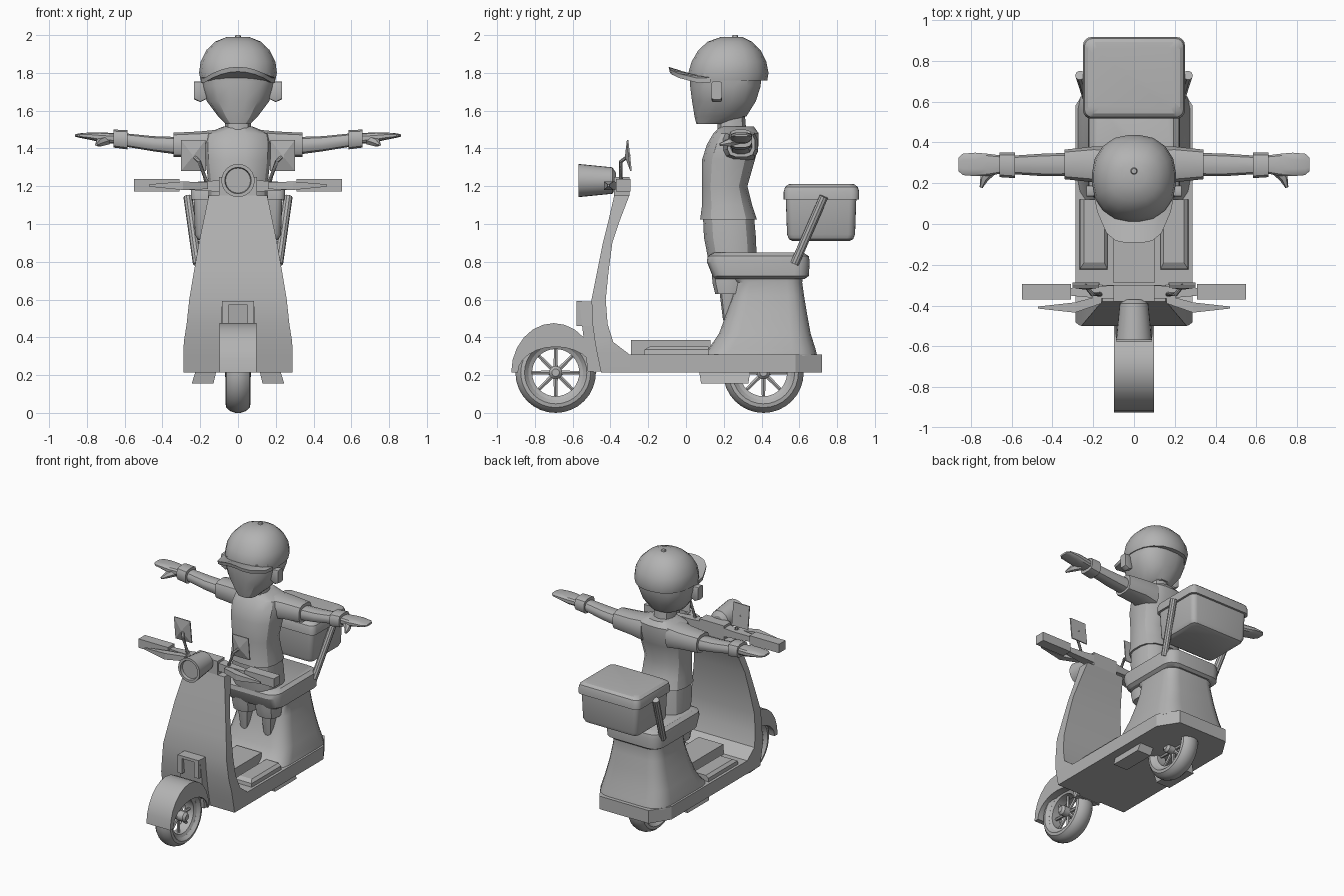
import bpy, bmesh, math
from mathutils import Vector

grey = bpy.data.materials.new("plain_grey")
grey.diffuse_color = (0.45, 0.45, 0.45, 1)


def finish(name, bm, mirror=False, smooth=30):
    bmesh.ops.recalc_face_normals(bm, faces=bm.faces)
    me = bpy.data.meshes.new(name)
    bm.to_mesh(me)
    bm.free()
    me.materials.append(grey)
    ob = bpy.data.objects.new(name, me)
    bpy.context.collection.objects.link(ob)
    if mirror:
        ob.modifiers.new("mirror", 'MIRROR').use_mirror_merge = False
    bpy.ops.object.select_all(action='DESELECT')
    ob.select_set(True)
    bpy.context.view_layer.objects.active = ob
    if smooth:
        bpy.ops.object.shade_smooth_by_angle(angle=math.radians(smooth))
    return ob


def skin(bm, rings, closed_loop=False):
    vs = [[bm.verts.new(p) for p in r] for r in rings]
    n = len(vs[0])
    pairs = list(zip(vs, vs[1:])) + ([(vs[-1], vs[0])] if closed_loop else [])
    for a, b in pairs:
        for i in range(n):
            j = (i + 1) % n
            bm.faces.new((a[i], a[j], b[j], b[i]))
    if not closed_loop:
        bm.faces.new(vs[0])
        bm.faces.new(vs[-1])


def loft(name, axis, rows, corner=0.0, seg=3, mirror=False, smooth=30):
    """Rows are (position, a0, a1, b0, b1) bounds on the two other axes."""
    rings = []
    for pos, a0, a1, b0, b1 in rows:
        ca, cb, ha, hb = (a0 + a1) / 2, (b0 + b1) / 2, (a1 - a0) / 2, (b1 - b0) / 2
        ra, rb = ha * corner, hb * corner
        if corner < 0.5:
            ra = rb = min(ra, rb)
        ring = []
        for q, (sa, sb) in enumerate(((1, 1), (-1, 1), (-1, -1), (1, -1))):
            for k in range(seg + 1 if corner else 1):
                t = math.pi / 2 * (q + k / seg)
                a = ca + sa * (ha - ra) + ra * math.cos(t) * (corner > 0)
                b = cb + sb * (hb - rb) + rb * math.sin(t) * (corner > 0)
                ring.append({'X': (pos, a, b), 'Y': (a, pos, b), 'Z': (a, b, pos)}[axis])
        rings.append(ring)
    bm = bmesh.new()
    skin(bm, rings)
    return finish(name, bm, mirror, smooth)


def box(name, x0, x1, y0, y1, z0, z1, mirror=False):
    return loft(name, 'Z', [(z0, x0, x1, y0, y1), (z1, x0, x1, y0, y1)], 0, 1, mirror, 0)


def lathe(name, axis, centre, prof, n=28, closed=False):
    """Profile points are (radius, position along the axis)."""
    rings = []
    for r, h in prof:
        ring = []
        for i in range(n):
            t = 2 * math.pi * i / n
            a, b = r * math.cos(t), r * math.sin(t)
            ring.append(Vector(centre) + Vector((h, a, b) if axis == 'X' else (a, h, b)))
        rings.append(ring)
    bm = bmesh.new()
    skin(bm, rings, closed)
    return finish(name, bm)


def rods(name, paths, n=10, mirror=False):
    """Each path is a list of (point, radius)."""
    bm = bmesh.new()
    for path in paths:
        pts = [Vector(p) for p, r in path]
        rings = []
        for i, (p, r) in enumerate(path):
            d = (pts[min(i + 1, len(pts) - 1)] - pts[max(i - 1, 0)]).normalized()
            u = d.cross(Vector((0, 0, 1)) if abs(d.z) < 0.9 else Vector((0, 1, 0))).normalized()
            v = d.cross(u)
            rings.append([pts[i] + r * (u * math.cos(2 * math.pi * k / n) + v * math.sin(2 * math.pi * k / n))
                          for k in range(n)])
        skin(bm, rings)
    return finish(name, bm, mirror)


# Wheels: tyre, rim, hub and eight spokes
for label, y in (("front", -0.69), ("rear", 0.41)):
    c = (0, y, 0.213)
    half = [(0.145, 0.045), (0.165, 0.066), (0.185, 0.062), (0.203, 0.042), (0.213, 0.015)]
    lathe(label + "_tyre", 'X', c, half + [(r, -h) for r, h in reversed(half)], 32, True)
    lathe(label + "_rim", 'X', c, [(0.125, 0.035), (0.146, 0.045), (0.146, -0.045), (0.125, -0.035)], 32, True)
    lathe(label + "_hub", 'X', c, [(0.02, -0.07), (0.035, -0.055), (0.035, 0.055), (0.02, 0.07)], 16)
    rods(label + "_spokes", [[((0, y, 0.213), 0.014), ((0, y + 0.13 * math.cos(k * math.pi / 4),
         0.213 + 0.13 * math.sin(k * math.pi / 4)), 0.01)] for k in range(8)], 6)

# Front mudguard: arched block over the wheel
outer, inner = [], []
for k in range(13):
    t = math.pi * k / 12
    outer.append((-0.70 - 0.225 * math.cos(t), 0.215 + 0.26 * math.sin(t)))
    inner.append((-0.69 - 0.2 * math.cos(t), 0.215 + 0.135 * math.sin(t)))
bm = bmesh.new()
skin(bm, [[(s * 0.097, y, z) for s, (y, z) in ((-1, o), (1, o), (1, i), (-1, i))]
          for o, i in zip(outer, inner)])
finish("front_mudguard", bm)

# Fork cover with recessed front frame
loft("fork_cover", 'Z', [(0.22, -0.09, 0.09, -0.52, -0.43), (0.46, -0.09, 0.09, -0.55, -0.45),
                         (0.59, -0.085, 0.085, -0.565, -0.45)], smooth=0)
box("fork_frame_side", 0.05, 0.085, -0.58, -0.55, 0.46, 0.592, True)
box("fork_frame_top", -0.05, 0.05, -0.58, -0.55, 0.572, 0.592)

# Leg shield, floor and pads
loft("leg_shield", 'Z', [(z, -w, w, f, b) for z, f, b, w in (
    (0.215, -0.45, -0.29, 0.288), (0.31, -0.47, -0.30, 0.288), (0.375, -0.482, -0.385, 0.287),
    (0.47, -0.495, -0.415, 0.272), (0.6, -0.5, -0.425, 0.258), (0.75, -0.47, -0.41, 0.233),
    (0.9, -0.44, -0.39, 0.207), (1.02, -0.41, -0.35, 0.182), (1.15, -0.38, -0.30, 0.155))])
box("floor", -0.288, 0.288, -0.44, 0.12, 0.215, 0.31)
box("floor_tunnel", -0.1, 0.1, -0.29, 0.13, 0.3, 0.385)
loft("floor_pad", 'Z', [(0.3, 0.13, 0.27, -0.225, 0.12), (0.335, 0.13, 0.265, -0.22, 0.12),
                        (0.352, 0.145, 0.245, -0.19, 0.12)], mirror=True, smooth=0)
loft("underside_block", 'Z', [(0.155, 0.13, 0.245, 0.08, 0.33), (0.22, 0.115, 0.225, 0.07, 0.34)],
     mirror=True, smooth=0)

# Rear body: skirt and flared cowl
loft("rear_skirt", 'Y', [(0.08, -0.288, 0.288, 0.215, 0.31), (0.58, -0.288, 0.288, 0.215, 0.31),
                         (0.72, -0.2, 0.2, 0.215, 0.31)], smooth=0)
loft("rear_cowl", 'Z', [(z, -w, w, a, b) for z, a, b, w in (
    (0.30, 0.07, 0.695, 0.275), (0.34, 0.12, 0.685, 0.27), (0.42, 0.175, 0.66, 0.25),
    (0.53, 0.215, 0.64, 0.222), (0.62, 0.245, 0.625, 0.205), (0.69, 0.255, 0.615, 0.195),
    (0.72, 0.22, 0.62, 0.2))], 0.45, 4)
loft("seat", 'Z', [(z, -w, w, a, b) for z, a, b, w in (
    (0.71, 0.15, 0.63, 0.2), (0.725, 0.14, 0.65, 0.222), (0.80, 0.11, 0.655, 0.225),
    (0.83, 0.115, 0.65, 0.22), (0.85, 0.15, 0.62, 0.195))], 0.35, 4)

# Delivery box with lid and side struts
loft("box_body", 'Z', [(z, -w, w, 0.715 - d, 0.715 + d) for z, w, d in (
    (0.91, 0.195, 0.15), (0.92, 0.215, 0.17), (0.945, 0.228, 0.18), (1.14, 0.235, 0.187))], 0.2, 4)
loft("box_lid", 'Z', [(z, -w, w, 0.717 - d, 0.717 + d) for z, w, d in (
    (1.13, 0.25, 0.2), (1.17, 0.25, 0.2), (1.195, 0.243, 0.193), (1.21, 0.225, 0.175),
    (1.213, 0.2, 0.15))], 0.2, 4)
rods("box_strut", [[((0.215, 0.575, 0.79), 0.024), ((0.265, 0.73, 1.145), 0.024)]], 10, True)

# Handlebar, levers, headlamp and mirrors
box("handlebar_core", -0.1, 0.1, -0.38, -0.30, 1.15, 1.25)
loft("handlebar_arm", 'X', [(0.08, -0.37, -0.30, 1.17, 1.235), (0.17, -0.365, -0.305, 1.175, 1.225),
                            (0.33, -0.35, -0.315, 1.185, 1.22)], mirror=True, smooth=0)
box("grip", 0.31, 0.55, -0.37, -0.295, 1.173, 1.238, True)
loft("brake_lever", 'X', [(0.16, -0.39, -0.35, 1.185, 1.22), (0.29, -0.435, -0.385, 1.18, 1.225),
                          (0.47, -0.415, -0.405, 1.198, 1.21)], mirror=True, smooth=0)
lathe("headlamp", 'Y', (0, 0, 1.23), [(0.066, -0.55), (0.07, -0.57), (0.088, -0.57), (0.085, -0.54),
                                     (0.07, -0.39), (0.04, -0.37)], 24)
rods("mirror_stalk", [[((0.165, -0.345, 1.22), 0.012), ((0.205, -0.345, 1.33), 0.011),
                       ((0.24, -0.3, 1.365), 0.01)]], 8, True)
bm = bmesh.new()
corners = [(0.17, -0.287, 1.28), (0.302, -0.287, 1.28), (0.302, -0.305, 1.445), (0.172, -0.305, 1.445)]
skin(bm, [corners, [(x, y - 0.008, z) for x, y, z in corners],
          [(0.237 + 0.1 * (x - 0.237), -0.322, 1.36 + 0.1 * (z - 1.36)) for x, y, z in corners]])
finish("mirror", bm, True, 0)

# Rider: hips, legs, torso and neck
loft("rider_hips", 'Z', [(0.8, -0.165, 0.165, 0.12, 0.375), (0.93, -0.165, 0.165, 0.095, 0.37),
                         (1.04, -0.155, 0.155, 0.09, 0.36)], 0.7, 3)
loft("trouser_leg", 'Z', [(0.63, 0.02, 0.17, 0.155, 0.305), (0.69, 0.015, 0.175, 0.14, 0.31),
                          (0.85, 0.005, 0.165, 0.13, 0.34)], 0.7, 2, True)
loft("rider_calf", 'Z', [(0.42, 0.085, 0.105, 0.215, 0.235), (0.5, 0.06, 0.13, 0.195, 0.27),
                         (0.66, 0.045, 0.145, 0.175, 0.28)], 0.7, 2, True)
loft("rider_torso", 'Z', [(z, -w, w, a, b) for z, a, b, w in (
    (1.025, 0.075, 0.375, 0.17), (1.1, 0.085, 0.35, 0.16), (1.2, 0.085, 0.325, 0.155),
    (1.34, 0.085, 0.365, 0.172), (1.42, 0.11, 0.385, 0.178), (1.48, 0.145, 0.385, 0.165),
    (1.515, 0.18, 0.36, 0.08))], 0.75, 3)
loft("rider_neck", 'Z', [(1.48, -0.07, 0.07, 0.165, 0.32), (1.6, -0.065, 0.065, 0.17, 0.31)], 0.8, 2)

# Rider arms and hands, stretched sideways
loft("shirt_sleeve", 'X', [(0.1, 0.18, 0.38, 1.33, 1.5), (0.2, 0.205, 0.38, 1.35, 1.49),
                           (0.342, 0.22, 0.365, 1.355, 1.483)], 0.6, 2, True)
loft("rider_arm", 'X', [(0.3, 0.235, 0.35, 1.365, 1.46), (0.45, 0.235, 0.345, 1.385, 1.465),
                        (0.6, 0.245, 0.335, 1.41, 1.48)], 0.7, 2, True)
loft("wrist_band", 'X', [(0.585, 0.225, 0.35, 1.395, 1.497), (0.66, 0.23, 0.35, 1.405, 1.5)], 0.6, 2, True)
loft("rider_hand", 'X', [(0.64, 0.25, 0.335, 1.425, 1.48), (0.72, 0.235, 0.345, 1.43, 1.485),
                         (0.78, 0.235, 0.35, 1.445, 1.485), (0.84, 0.24, 0.345, 1.457, 1.48),
                         (0.862, 0.26, 0.325, 1.462, 1.475)], 0.6, 2, True)
rods("rider_thumb", [[((0.69, 0.27, 1.445), 0.026), ((0.735, 0.225, 1.43), 0.022),
                      ((0.75, 0.18, 1.42), 0.008)]], 6, True)

# Rider head and ears
loft("rider_head", 'Z', [(z, -w, w, a, b) for z, a, b, w in (
    (1.53, 0.055, 0.2, 0.065), (1.57, 0.045, 0.32, 0.105), (1.65, 0.032, 0.37, 0.165),
    (1.73, 0.022, 0.395, 0.19), (1.8, 0.022, 0.4, 0.192))], 0.75, 3)
loft("ear", 'X', [(0.15, 0.145, 0.18, 1.67, 1.73), (0.2, 0.135, 0.19, 1.645, 1.755),
                  (0.232, 0.135, 0.19, 1.66, 1.755)], 0.4, 2, True)

# Cap with button and peak
loft("cap_dome", 'Z', [(z, -w, w, a, b) for z, a, b, w in (
    (1.76, 0.015, 0.43, 0.198), (1.8, 0.012, 0.437, 0.206), (1.86, 0.03, 0.425, 0.198),
    (1.92, 0.065, 0.395, 0.168), (1.965, 0.115, 0.35, 0.122), (1.99, 0.185, 0.3, 0.06))], 0.88, 4)
loft("cap_button", 'Z', [(1.98, -0.02, 0.02, 0.24, 0.28), (2.0, -0.013, 0.013, 0.247, 0.273)], 0.9, 2)
bm = bmesh.new()
rings = []
for k in range(9):
    t = k / 4 - 1
    rim = (0.18 * t, -0.092 + 0.15 * t ** 4, 1.832 - 0.06 * t * t)
    root = (0.195 * t, 0.04 + 0.09 * t * t, 1.79 - 0.015 * t * t)
    rings.append([rim, root, (root[0], root[1], root[2] - 0.025), (rim[0], rim[1] + 0.006, rim[2] - 0.025)])
skin(bm, rings)
finish("cap_peak", bm)
